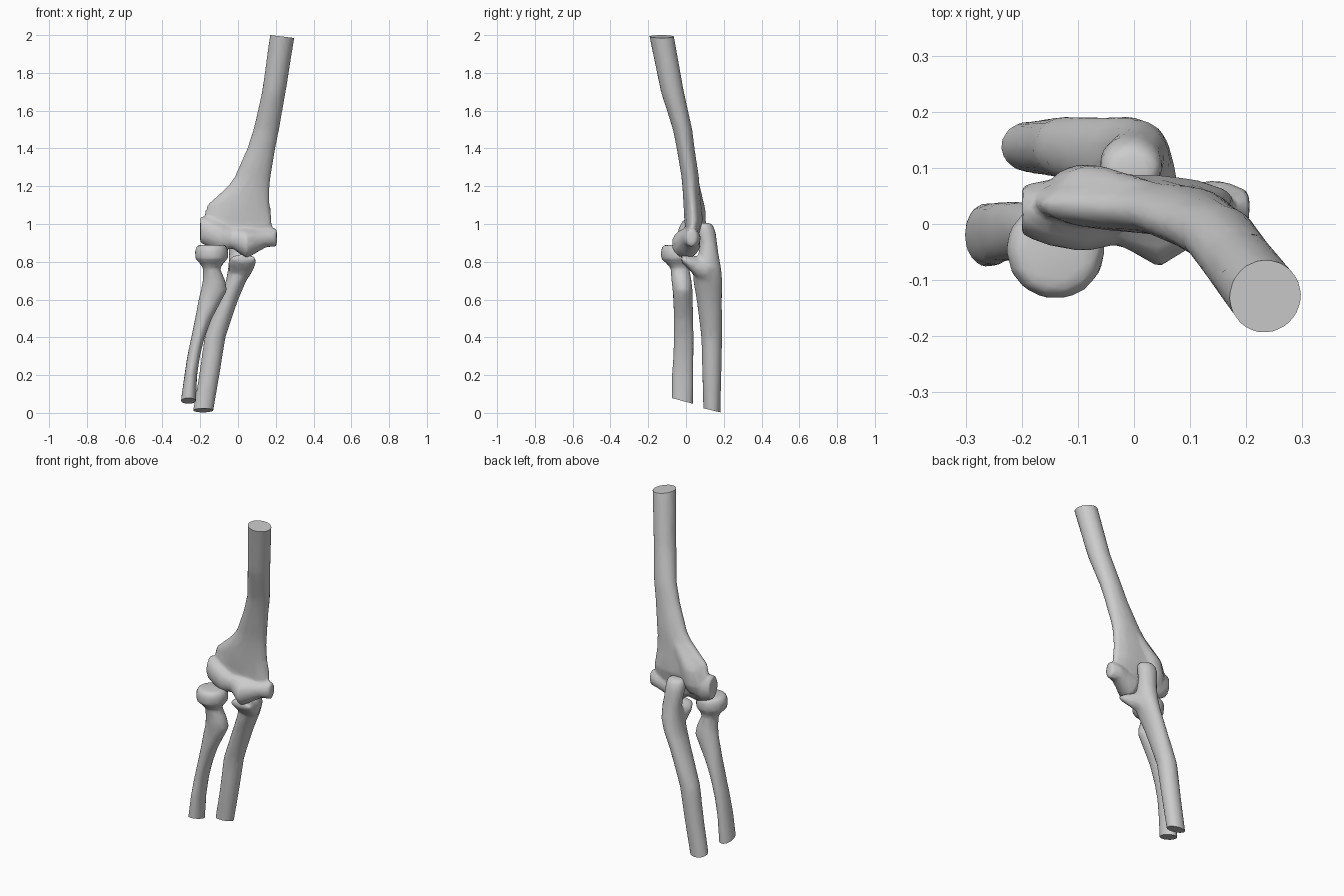
import bpy, bmesh
from math import cos, sin, tau, radians
from mathutils import Vector


def loft(bm, rings, axis, n=14):
    """Skin elliptical rings (x, y, z, r1, r2) lying square to the axis."""
    u, v = {'x': ((0, 1, 0), (0, 0, 1)),
            'y': ((1, 0, 0), (0, 0, 1)),
            'z': ((1, 0, 0), (0, 1, 0))}[axis]
    u, v = Vector(u), Vector(v)
    loops = []
    for x, y, z, a, b in rings:
        c = Vector((x, y, z))
        loops.append([bm.verts.new(c + u * a * cos(tau * i / n) + v * b * sin(tau * i / n))
                      for i in range(n)])
    faces = [bm.faces.new(loops[0]), bm.faces.new(loops[-1])]
    for p, q in zip(loops, loops[1:]):
        for i in range(n):
            j = (i + 1) % n
            faces.append(bm.faces.new((p[i], p[j], q[j], q[i])))
    bmesh.ops.recalc_face_normals(bm, faces=faces)


def bone(name, lofts, cut_co, cut_no, ratio):
    """Fuse the lofts into one smooth skin, then saw the shaft off flat."""
    bm = bmesh.new()
    for axis, rings in lofts:
        loft(bm, rings, axis)
    mesh = bpy.data.meshes.new(name)
    bm.to_mesh(mesh)
    bm.free()
    ob = bpy.data.objects.new(name, mesh)
    bpy.context.collection.objects.link(ob)

    rem = ob.modifiers.new("fuse", 'REMESH')
    rem.mode = 'VOXEL'
    rem.voxel_size = 0.009
    smo = ob.modifiers.new("soften", 'SMOOTH')
    smo.factor, smo.iterations = 0.5, 7
    dec = ob.modifiers.new("thin", 'DECIMATE')
    dec.ratio = ratio
    deps = bpy.context.evaluated_depsgraph_get()
    fused = bpy.data.meshes.new_from_object(ob.evaluated_get(deps))
    ob.modifiers.clear()
    ob.data = fused

    bm = bmesh.new()
    bm.from_mesh(fused)
    bmesh.ops.bisect_plane(bm, geom=bm.verts[:] + bm.edges[:] + bm.faces[:],
                           plane_co=cut_co, plane_no=cut_no, clear_outer=True)
    bmesh.ops.holes_fill(bm, edges=[e for e in bm.edges if e.is_boundary])
    bmesh.ops.recalc_face_normals(bm, faces=bm.faces[:])
    bm.to_mesh(fused)
    bm.free()
    bpy.ops.object.select_all(action='DESELECT')
    bpy.context.view_layer.objects.active = ob
    ob.select_set(True)
    bpy.ops.object.shade_smooth_by_angle(angle=radians(55))


# Upper arm bone: curved flaring shaft
upper_shaft = [
    (.245, -.145, 2.06, .066, .066), (.235, -.13, 2.0, .066, .066),
    (.19, -.072, 1.7, .063, .062), (.15, -.018, 1.5, .068, .052),
    (.123, -.002, 1.4, .075, .048), (.078, .022, 1.25, .096, .047),
    (.057, .026, 1.2, .112, .046), (.003, .034, 1.1, .168, .048),
    (-.002, .04, 1.02, .185, .05), (0, .035, .95, .18, .035)]
# rear ridge above the outer condyle
upper_ridge = [
    (.03, .03, 1.2, .05, .045), (-.07, .05, 1.07, .07, .055),
    (-.09, .05, .98, .07, .057), (-.1, .04, .92, .05, .04)]
# joint roller running sideways, with groove, lip and inner knob
upper_joint = [
    (-.2, .025, .97, .045, .07), (-.15, .02, .955, .06, .08),
    (-.09, .005, .93, .055, .075), (-.03, .01, .925, .047, .055),
    (.045, .0, .895, .078, .08), (.1, .015, .91, .058, .062),
    (.15, .03, .925, .05, .048), (.206, .03, .93, .03, .05)]
bone("upper_arm_bone", [('z', upper_shaft), ('z', upper_ridge), ('x', upper_joint)],
     (.17, -.13, 2.0), (.12, 0, 1), .10)

# Inner forearm bone: hooked top and long shaft
ulna_shaft = [
    (-.195, .137, -.06, .053, .046), (-.183, .137, .02, .054, .046),
    (-.152, .137, .2, .054, .051), (-.122, .136, .4, .056, .056),
    (-.087, .13, .5, .054, .062), (-.05, .123, .6, .052, .068),
    (-.01, .115, .7, .054, .078), (.008, .112, .77, .06, .075),
    (.008, .12, .84, .056, .053), (.0, .117, .9, .055, .048),
    (-.005, .107, .95, .058, .052), (-.005, .1, .985, .056, .048),
    (-.005, .095, 1.006, .045, .035)]
# forward lip of the socket
ulna_lip = [
    (.01, .12, .76, .06, .07), (.015, .06, .77, .066, .06),
    (.022, .02, .795, .075, .042), (.03, -.024, .818, .065, .022)]
bone("inner_forearm_bone", [('z', ulna_shaft), ('y', ulna_lip)],
     (0, .185, .002), (0, -.24, -1), .10)

# Outer forearm bone: disc head, narrow neck, bulge and shaft
radius_shaft = [
    (-.265, -.02, .0, .04, .058), (-.262, -.02, .07, .04, .058),
    (-.25, -.018, .2, .034, .058), (-.235, -.014, .3, .034, .055),
    (-.212, -.012, .4, .036, .054), (-.183, -.013, .5, .045, .052),
    (-.146, -.016, .6, .063, .052), (-.127, -.018, .65, .07, .054),
    (-.127, -.024, .7, .06, .054), (-.14, -.032, .765, .046, .05),
    (-.14, -.042, .795, .066, .066), (-.14, -.046, .815, .087, .087),
    (-.14, -.046, .86, .089, .089), (-.14, -.046, .885, .078, .078),
    (-.14, -.046, .89, .06, .06)]
bone("outer_forearm_bone", [('z', radius_shaft)],
     (0, -.08, .08), (0, -.27, -1), .10)
